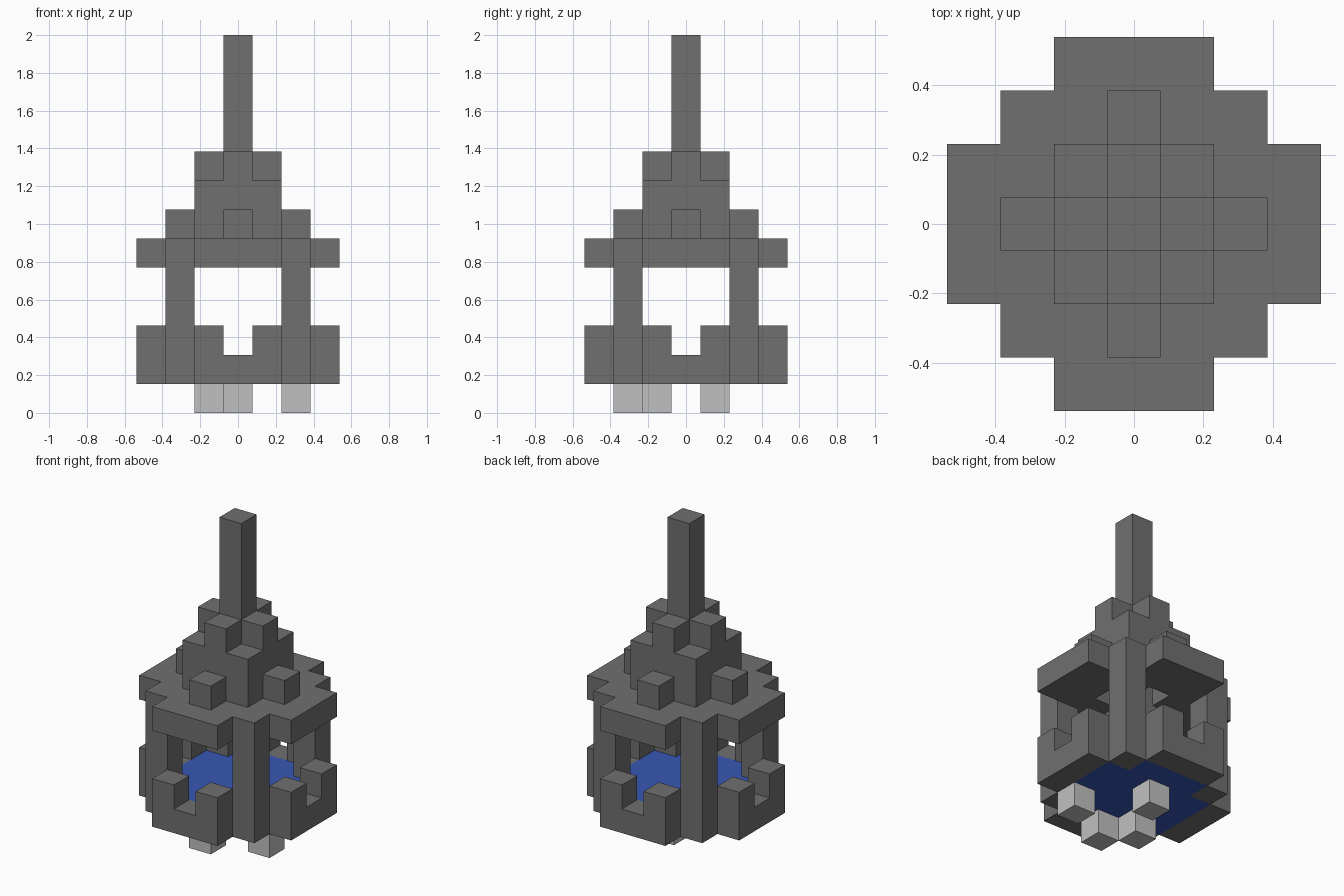
import bpy, bmesh, math
from mathutils import Vector

cube = bpy.data.objects.get("Cube")
if cube:
    bpy.data.objects.remove(cube, do_unlink=True)

U = 2 / 13  # edge of one block


def material(name, rgb):
    mat = bpy.data.materials.new(name)
    mat.use_nodes = True
    mat.diffuse_color = (*rgb, 1)
    mat.node_tree.nodes["Principled BSDF"].inputs["Base Color"].default_value = (*rgb, 1)
    return mat


stone = material("dark grey", (0.16, 0.16, 0.16))
pale = material("light grey", (0.53, 0.53, 0.53))
blue = material("blue", (0.04, 0.096, 0.46))


def blocks(name, cells, mat):
    """Join blocks into one clean skin, keeping only the exposed sides."""
    cells = set(cells)
    bm = bmesh.new()
    for cell in cells:
        for axis in range(3):
            for sign in (-1, 1):
                side = list(cell)
                side[axis] += sign
                if tuple(side) in cells:
                    continue
                n, a, b = Vector(), Vector(), Vector()
                n[axis] = sign / 2
                a[(axis + 1) % 3] = 0.5
                b[(axis + 2) % 3] = sign / 2
                mid = Vector(cell) + Vector((0, 0, 0.5)) + n
                corners = (mid - a - b, mid + a - b, mid + a + b, mid - a + b)
                bm.faces.new([bm.verts.new(c * U) for c in corners])
    bmesh.ops.remove_doubles(bm, verts=bm.verts, dist=0.001)
    bmesh.ops.dissolve_limit(bm, angle_limit=math.radians(1), verts=bm.verts, edges=bm.edges)
    mesh = bpy.data.meshes.new(name)
    bm.to_mesh(mesh)
    bm.free()
    mesh.materials.append(mat)
    obj = bpy.data.objects.new(name, mesh)
    bpy.context.collection.objects.link(obj)
    return obj


def plan(reach, total):
    """Square of blocks with its corners clipped."""
    span = range(-reach, reach + 1)
    return {(x, y) for x in span for y in span if abs(x) + abs(y) <= total}


def at(cells, *levels):
    return {(x, y, z) for x, y in cells for z in levels}


outline = plan(3, 4)
inner = plan(2, 3)
plus = plan(1, 1)
square = plan(1, 2)
posts = {(x, y) for x in (-2, 2) for y in (-2, 2)}
walls = outline - inner - posts
notched = {c for c in walls if 0 not in c}
knobs = {c for c in inner if 0 in c and sum(map(abs, c)) == 2}

# Feet
blocks("feet", at({(2, -1), (0, 1), (-1, -1), (0, -2)}, 0), pale)
# Body: floor, notched walls and corner posts
blocks("floor", at(inner, 1), blue)
blocks("walls_and_posts", at(walls, 1) | at(notched, 2) | at(posts, 1, 2, 3, 4), stone)
# Roof, hollow below the tower
blocks("roof", at(outline - plus, 5), stone)
blocks("tower", at((square - plus) | knobs, 6) | at(square - {(0, 0)}, 7), stone)
# Spire
blocks("spire", at(plus, 8) | at({(0, 0)}, 9, 10, 11, 12), stone)
